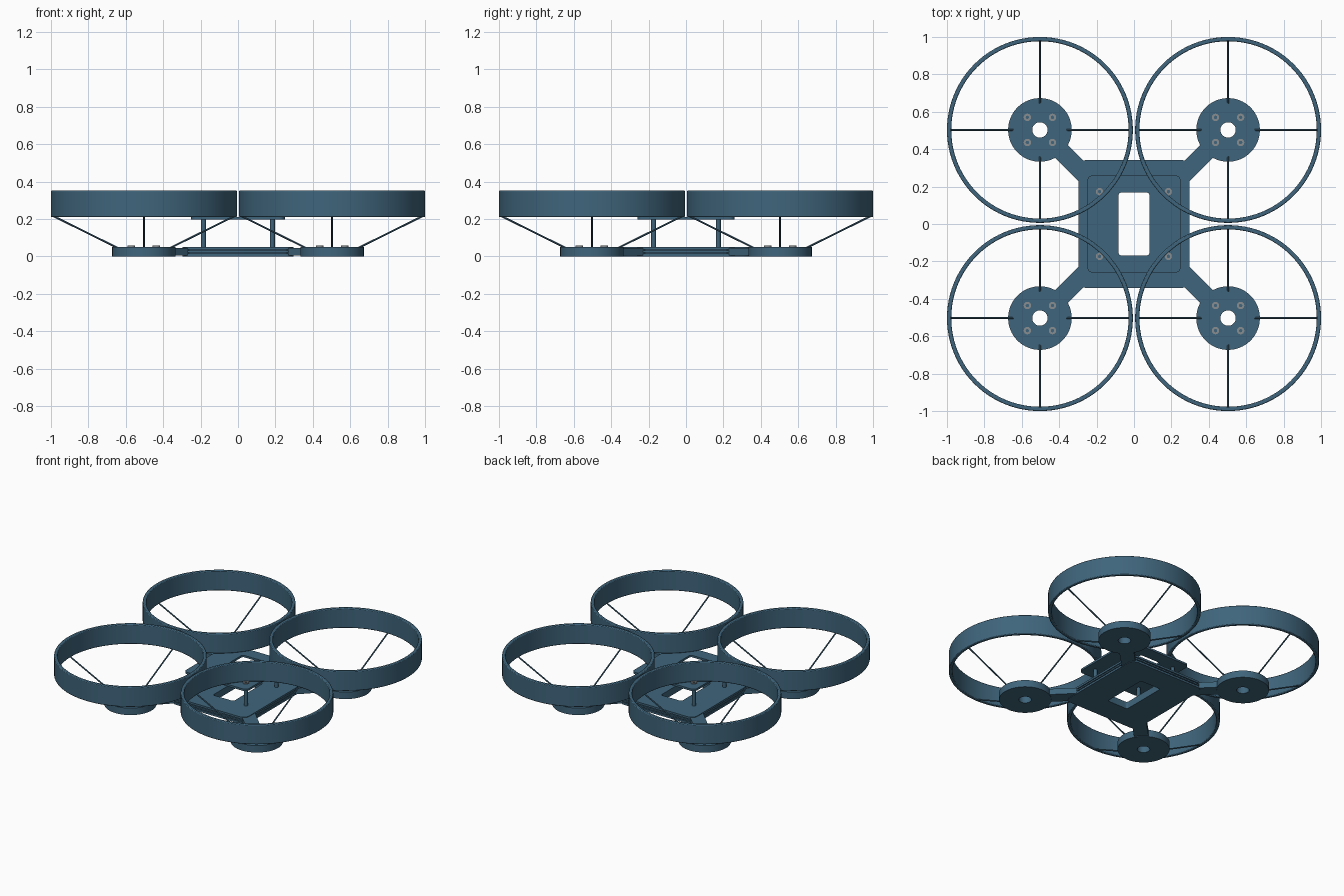
import bpy
import bmesh
from math import cos, sin, pi, atan2
from mathutils import Vector

if "Cube" in bpy.data.objects:
    bpy.data.objects.remove(bpy.data.objects["Cube"])


def material(name, colour):
    m = bpy.data.materials.new(name)
    m.use_nodes = True
    m.diffuse_color = colour
    m.node_tree.nodes["Principled BSDF"].inputs["Base Color"].default_value = colour
    return m


BLUE = material("slate blue", (0.05, 0.13, 0.2, 1))
GREY = material("screw grey", (0.25, 0.27, 0.28, 1))


def finish(name, bm, mat, bevel=0):
    bmesh.ops.recalc_face_normals(bm, faces=bm.faces)
    mesh = bpy.data.meshes.new(name)
    bm.to_mesh(mesh)
    bm.free()
    mesh.materials.append(mat)
    ob = bpy.data.objects.new(name, mesh)
    bpy.context.collection.objects.link(ob)
    if bevel:
        mod = ob.modifiers.new("soft edges", "BEVEL")
        mod.width, mod.segments, mod.limit_method = bevel, 2, "ANGLE"
    bpy.ops.object.select_all(action="DESELECT")
    ob.select_set(True)
    bpy.context.view_layer.objects.active = ob
    bpy.ops.object.shade_smooth_by_angle()
    return ob


def circle(r, n=32, centre=(0, 0)):
    return [(centre[0] + r * cos(2 * pi * i / n), centre[1] + r * sin(2 * pi * i / n))
            for i in range(n)]


def rounded_rect(hx, hy, r, steps=6):
    pts = []
    for k, (sx, sy) in enumerate([(1, 1), (-1, 1), (-1, -1), (1, -1)]):
        for i in range(steps + 1):
            a = (k + i / steps) * pi / 2
            pts.append((sx * (hx - r) + r * cos(a), sy * (hy - r) + r * sin(a)))
    return pts


def frame(name, outer, inner, z0, z1, mat, bevel=0):
    """Solid between two matching outlines, open through the middle."""
    bm = bmesh.new()
    loops = [[bm.verts.new((x, y, z)) for x, y in pts]
             for pts, z in ((outer, z0), (outer, z1), (inner, z1), (inner, z0))]
    n = len(outer)
    for a, b in zip(loops, loops[1:] + loops[:1]):
        for i in range(n):
            j = (i + 1) % n
            bm.faces.new((a[i], a[j], b[j], b[i]))
    return finish(name, bm, mat, bevel)


def rod(name, a, b, r, mat, sides=12):
    a, b = Vector(a), Vector(b)
    bm = bmesh.new()
    bmesh.ops.create_cone(bm, cap_ends=True, segments=sides, radius1=r, radius2=r,
                          depth=(b - a).length)
    bm.transform((b - a).to_track_quat("Z", "Y").to_matrix().to_4x4())
    bmesh.ops.translate(bm, verts=bm.verts, vec=(a + b) / 2)
    return finish(name, bm, mat)


def screw(name, x, y, z, r):
    # socket head with a dark floor in the recess
    frame(name, circle(r, 16, (x, y)), circle(r * 0.45, 16, (x, y)), z - 0.004, z + 0.007, GREY)
    rod(name + "_socket", (x, y, z - 0.004), (x, y, z + 0.002), r * 0.45, BLUE)


def arm(name, start, end, width, z0, z1):
    s, e = Vector(start), Vector(end)
    d = e - s
    side = Vector((-d.y, d.x)).normalized() * width / 2
    bm = bmesh.new()
    base = bm.faces.new([bm.verts.new((p.x, p.y, z0)) for p in (s + side, e + side, e - side, s - side)])
    top = bmesh.ops.extrude_face_region(bm, geom=[base])["geom"]
    bmesh.ops.translate(bm, verts=[v for v in top if isinstance(v, bmesh.types.BMVert)],
                        vec=(0, 0, z1 - z0))
    return finish(name, bm, BLUE)


# Central sandwich body: two plates around a recessed core
hole = rounded_rect(0.082, 0.168, 0.015)
body = rounded_rect(0.297, 0.342, 0.045)
frame("bottom_plate", body, hole, 0, 0.014, BLUE)
frame("body_core", rounded_rect(0.287, 0.332, 0.04), hole, 0.014, 0.036, BLUE)
frame("body_core_rib", body, hole, 0.02, 0.03, BLUE)
frame("middle_plate", body, hole, 0.036, 0.05, BLUE)

# Raised upper plate on four posts
frame("upper_plate", rounded_rect(0.25, 0.26, 0.03), hole, 0.196, 0.21, BLUE)

C = 0.503
for sx, px in ((-1, "right"), (1, "left")):
    for sy, py in ((-1, "front"), (1, "back")):
        tag = f"{py}_{px}"
        x, y = sx * 0.184, sy * 0.173
        rod("post_" + tag, (x, y, 0.045), (x, y, 0.2), 0.013, BLUE, 16)
        screw("post_screw_" + tag, x, y, 0.21, 0.02)

        # Motor mount, arm and propeller guard
        cx, cy = sx * C, sy * C
        arm("arm_" + tag, (sx * 0.22, sy * 0.22), (sx * 0.4, sy * 0.4), 0.095, 0.004, 0.046)
        frame("motor_mount_" + tag, circle(0.17, 64, (cx, cy)), circle(0.041, 64, (cx, cy)),
              0, 0.05, BLUE)
        frame("guard_ring_" + tag, circle(0.497, 96, (cx, cy)), circle(0.474, 96, (cx, cy)),
              0.21, 0.352, BLUE, 0.005)
        for k in range(4):
            dx, dy = cos(k * pi / 2), sin(k * pi / 2)
            rod(f"strut_{tag}_{k}", (cx + dx * 0.14, cy + dy * 0.14, 0.045),
                (cx + dx * 0.486, cy + dy * 0.486, 0.216), 0.005, BLUE, 8)
            a = pi / 4 + k * pi / 2
            screw(f"motor_screw_{tag}_{k}", cx + 0.095 * cos(a), cy + 0.095 * sin(a), 0.05, 0.02)
